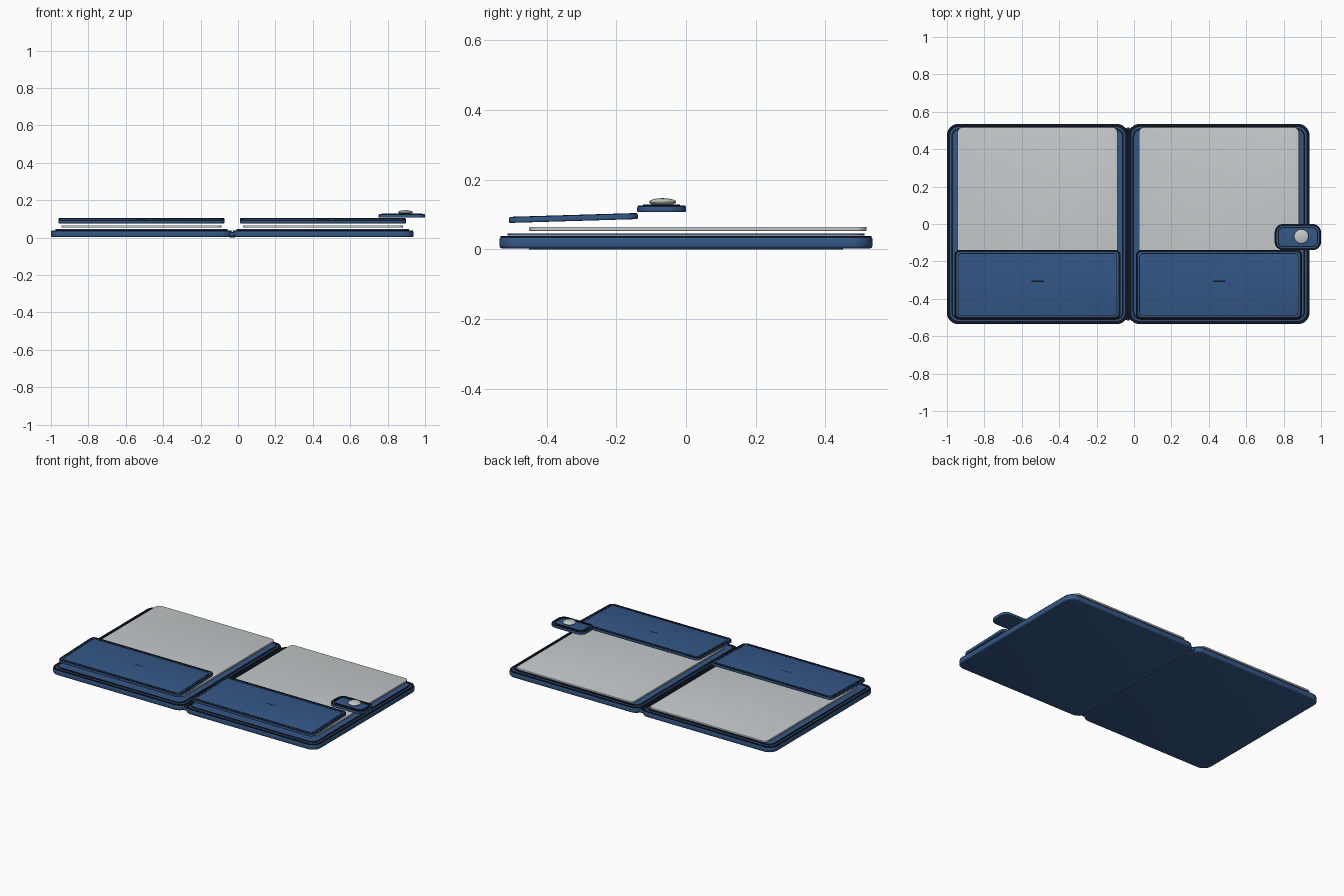
import bpy, bmesh, math

cube = bpy.data.objects.get("Cube")
if cube:
    bpy.data.objects.remove(cube, do_unlink=True)


def material(name, color):
    m = bpy.data.materials.new(name)
    m.use_nodes = True
    m.diffuse_color = (*color, 1)
    m.node_tree.nodes["Principled BSDF"].inputs["Base Color"].default_value = (*color, 1)
    return m


BLUE = material("blue leather", (0.034, 0.095, 0.24))
DARK = material("dark trim", (0.006, 0.009, 0.016))
GREY = material("pale grey card", (0.56, 0.59, 0.6))


def outline(box, r, inset=0):
    """Rounded rectangle as a list of (x, y)."""
    x0, x1, y0, y1 = box
    corners = [(x1 - r, y1 - r), (x0 + r, y1 - r), (x0 + r, y0 + r), (x1 - r, y0 + r)]
    pts = []
    for i, (cx, cy) in enumerate(corners):
        for k in range(9):
            a = math.radians(90 * i + 90 * k / 8)
            pts.append((cx + (r - inset) * math.cos(a), cy + (r - inset) * math.sin(a)))
    return pts


def finish(name, bm, mat, slope=0, pivot=0):
    for v in bm.verts:
        v.co.z += slope * (v.co.y - pivot)
    bmesh.ops.recalc_face_normals(bm, faces=bm.faces)
    mesh = bpy.data.meshes.new(name)
    bm.to_mesh(mesh)
    bm.free()
    mesh.materials.append(mat)
    ob = bpy.data.objects.new(name, mesh)
    bpy.context.collection.objects.link(ob)
    bpy.ops.object.select_all(action="DESELECT")
    bpy.context.view_layer.objects.active = ob
    ob.select_set(True)
    bpy.ops.object.shade_smooth_by_angle(angle=math.radians(35))
    return ob


def slab(name, box, z0, z1, r, mat, soft=0, slope=0):
    """Rounded plate with softened rims, made of stacked outlines."""
    bm = bmesh.new()
    levels = [(z0, soft), (z1, soft)]
    if soft:
        steps = [math.radians(a) for a in (0, 30, 60, 90)]
        low = [(z0 + soft * (1 - math.cos(a)), soft * (1 - math.sin(a))) for a in steps]
        levels = low + [(z0 + z1 - z, i) for z, i in reversed(low)]
    loops = [[bm.verts.new((x, y, z)) for x, y in outline(box, r, i)] for z, i in levels]
    n = len(loops[0])
    for a, b in zip(loops, loops[1:]):
        for i in range(n):
            bm.faces.new((a[i], a[(i + 1) % n], b[(i + 1) % n], b[i]))
    bm.faces.new(loops[0][::-1])
    bm.faces.new(loops[-1])
    return finish(name, bm, mat, slope, box[2])


def trim(name, box, z0, z1, r, width, slope=0):
    """Thin dark band following a rounded rectangle."""
    bm = bmesh.new()
    rings = [[bm.verts.new((x, y, z)) for x, y in outline(box, r, i)]
             for z, i in ((z0, 0), (z1, 0), (z1, width), (z0, width))]
    n = len(rings[0])
    for k in range(4):
        a, b = rings[k], rings[(k + 1) % 4]
        for i in range(n):
            bm.faces.new((a[i], a[(i + 1) % n], b[(i + 1) % n], b[i]))
    return finish(name, bm, DARK, slope, box[2])


def shrink(box, d):
    return (box[0] + d, box[1] - d, box[2] + d, box[3] - d)


SLOPE = 0.03
for side, cx in (("right", -0.516), ("left", 0.454)):
    # Cover with edge binding
    cover = (cx - 0.484, cx + 0.484, -0.535, 0.535)
    slab(side + "_cover", cover, 0.003, 0.036, 0.06, BLUE, 0.008)
    trim(side + "_cover_binding", shrink(cover, 0.003), 0.031, 0.038, 0.057, 0.014)
    # Inner lining with its seam
    lining = shrink(cover, 0.023)
    slab(side + "_lining", lining, 0.04, 0.044, 0.045, BLUE)
    trim(side + "_lining_seam", lining, 0.0395, 0.046, 0.045, 0.008)
    # Card
    card = (cx - 0.428, cx + 0.428, -0.45, 0.518)
    slab(side + "_card", card, 0.053, 0.065, 0.03, GREY, 0.003)
    # Sloping front pocket with binding and stitch line
    pocket = (cx - 0.444, cx + 0.444, -0.508, -0.138)
    slab(side + "_pocket", pocket, 0.076, 0.092, 0.03, BLUE, 0.004, SLOPE)
    trim(side + "_pocket_binding", shrink(pocket, 0.002), 0.088, 0.0935, 0.028, 0.009, SLOPE)
    trim(side + "_pocket_stitching", shrink(pocket, 0.018), 0.091, 0.094, 0.02, 0.004, SLOPE)
    # Small crease in the pocket face
    crease = (cx - 0.034, cx + 0.034, -0.309, -0.303)
    slab(side + "_pocket_crease", crease, 0.097, 0.0985, 0.0029, DARK)

# Spine hinge
slab("spine", (-0.054, -0.008, -0.515, 0.515), 0.008, 0.028, 0.02, BLUE, 0.006)
slab("spine_groove", (-0.041, -0.021, -0.51, 0.51), 0.026, 0.03, 0.009, DARK)
slab("spine_base", (-0.046, -0.016, -0.45, 0.45), 0.0, 0.01, 0.01, BLUE)

# Closing tab
tab = (0.752, 1.0, -0.14, 0.0)
slab("tab", tab, 0.107, 0.124, 0.045, BLUE, 0.004)
trim("tab_binding", shrink(tab, 0.002), 0.12, 0.1255, 0.043, 0.009)
trim("tab_stitching", shrink(tab, 0.017), 0.122, 0.129, 0.03, 0.005)

# Domed snap button
bm = bmesh.new()
bmesh.ops.create_uvsphere(bm, u_segments=32, v_segments=16, radius=1)
for v in bm.verts:
    v.co = (0.895 + 0.039 * v.co.x, -0.067 + 0.039 * v.co.y, 0.136 + 0.011 * v.co.z)
finish("snap_button", bm, GREY)
bm = bmesh.new()
bmesh.ops.create_cone(bm, cap_ends=True, segments=24, radius1=0.025, radius2=0.025, depth=0.014)
for v in bm.verts:
    v.co.x += 0.895
    v.co.y -= 0.067
    v.co.z += 0.127
finish("snap_post", bm, GREY)
